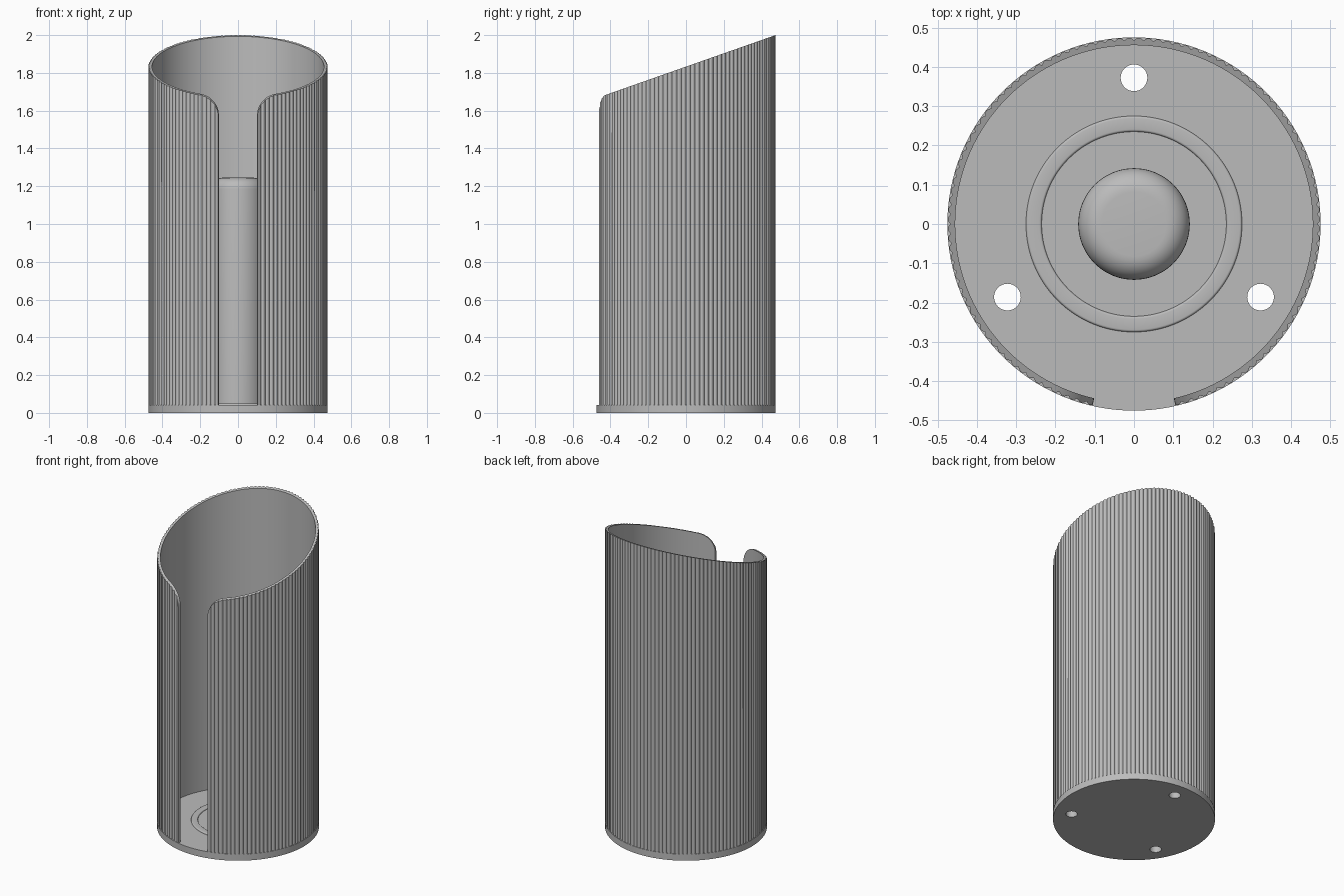
import bpy, bmesh
from math import sin, cos, pi, sqrt, asin, radians
from mathutils import Vector

cube = bpy.data.objects.get("Cube")
if cube:
    bpy.data.objects.remove(cube, do_unlink=True)

GREY = (0.5, 0.5, 0.5, 1.0)
grey = bpy.data.materials.new("plain grey")
grey.use_nodes = True
grey.diffuse_color = GREY
grey.node_tree.nodes["Principled BSDF"].inputs["Base Color"].default_value = GREY

BASE_R, BASE_H = 0.475, 0.042
INNER_R, GROOVE_R, RIB_DEPTH, RIBS = 0.455, 0.467, 0.007, 120
SLOT, FILLET = 0.104, 0.1


def finish(bm, name, smooth=True):
    bmesh.ops.remove_doubles(bm, verts=bm.verts, dist=1e-5)
    bmesh.ops.recalc_face_normals(bm, faces=bm.faces)
    mesh = bpy.data.meshes.new(name)
    bm.to_mesh(mesh)
    bm.free()
    obj = bpy.data.objects.new(name, mesh)
    bpy.context.collection.objects.link(obj)
    mesh.materials.append(grey)
    if smooth:
        bpy.ops.object.select_all(action='DESELECT')
        obj.select_set(True)
        bpy.context.view_layer.objects.active = obj
        bpy.ops.object.shade_smooth_by_angle(angle=radians(30))
    return obj


def lathe(name, profile, closed=False, steps=128):
    """Spin a radius/height profile about the z axis."""
    bm = bmesh.new()
    verts = [bm.verts.new((r, 0, z)) for r, z in profile]
    pairs = list(zip(verts, verts[1:]))
    if closed:
        pairs.append((verts[-1], verts[0]))
    edges = [bm.edges.new(p) for p in pairs]
    bmesh.ops.spin(bm, geom=verts + edges, cent=(0, 0, 0), axis=(0, 0, 1),
                   angle=2 * pi, steps=steps, use_merge=False)
    return finish(bm, name)


def arc(cx, cz, radius, start, end, n=8):
    return [(cx + radius * cos(start + (end - start) * i / n),
             cz + radius * sin(start + (end - start) * i / n)) for i in range(n + 1)]


# Base disc with three screw holes
base = lathe("base_disc", [(0, 0), (BASE_R, 0), (BASE_R, BASE_H), (0, BASE_H)])
bm = bmesh.new()
for k in range(3):
    a = pi / 2 + k * 2 * pi / 3
    made = bmesh.ops.create_cone(bm, cap_ends=True, segments=32, radius1=0.034,
                                 radius2=0.034, depth=0.3)
    bmesh.ops.translate(bm, verts=made["verts"],
                        vec=Vector((0.372 * cos(a), 0.372 * sin(a), 0)))
cutter = finish(bm, "screw_hole_cutter", smooth=False)
cutter.hide_render = True
cutter.hide_set(True)
cutter.display_type = 'WIRE'
holes = base.modifiers.new("screw holes", 'BOOLEAN')
holes.operation = 'DIFFERENCE'
holes.solver = 'EXACT'
holes.object = cutter

# Low raised ring on the floor, with rounded edges
ring_top = BASE_H + 0.008
lathe("floor_ring", [(0.235, BASE_H - 0.005)]
      + arc(0.241, ring_top - 0.006, 0.006, pi, pi / 2, 4)
      + arc(0.269, ring_top - 0.006, 0.006, pi / 2, 0, 4)
      + [(0.275, BASE_H - 0.005)], closed=True)

# Central post with a rounded top
POST_R, POST_TOP, ROUND = 0.142, 1.245, 0.06
lathe("centre_post", [(0, BASE_H - 0.005), (POST_R, BASE_H - 0.005)]
      + arc(POST_R - ROUND, POST_TOP - ROUND, ROUND, 0, pi / 2)
      + [(0, POST_TOP)], steps=96)


# Ribbed wall: slanted rim and a front slot whose upper corners are rounded
def rim_height(angle, radius):
    x, y = radius * sin(angle), -radius * cos(angle)
    z = 1.8333 + 0.3517 * y
    side = abs(GROOVE_R * sin(angle))
    gap = SLOT + FILLET - side
    if y < 0 and gap > 0:
        gap = min(gap, FILLET)
        z -= FILLET - sqrt(FILLET ** 2 - gap ** 2)
    return z


slot_angle = asin(SLOT / GROOVE_R)
step = 2 * pi / RIBS / 6
angles = [i * step for i in range(RIBS * 6)
          if slot_angle + 0.001 < i * step < 2 * pi - slot_angle - 0.001]
# Extra columns keep the steep part of the rounded corners smooth
for t in (0, 0.01, 0.03, 0.07, 0.14):
    a = asin((SLOT + FILLET * t) / GROOVE_R)
    angles += [a, 2 * pi - a]
angles.sort()

bm = bmesh.new()
columns = []
for a in angles:
    outer = GROOVE_R + RIB_DEPTH * abs(sin(a * RIBS / 2))
    columns.append([bm.verts.new((r * sin(a), -r * cos(a), z)) for r, z in (
        (INNER_R, BASE_H - 0.002), (outer, BASE_H - 0.002),
        (outer, rim_height(a, outer)), (INNER_R, rim_height(a, INNER_R)))])
for p, q in zip(columns, columns[1:]):
    for i in range(4):
        j = (i + 1) % 4
        bm.faces.new((p[i], p[j], q[j], q[i]))
bm.faces.new(columns[0])
bm.faces.new(columns[-1])
finish(bm, "ribbed_wall")
